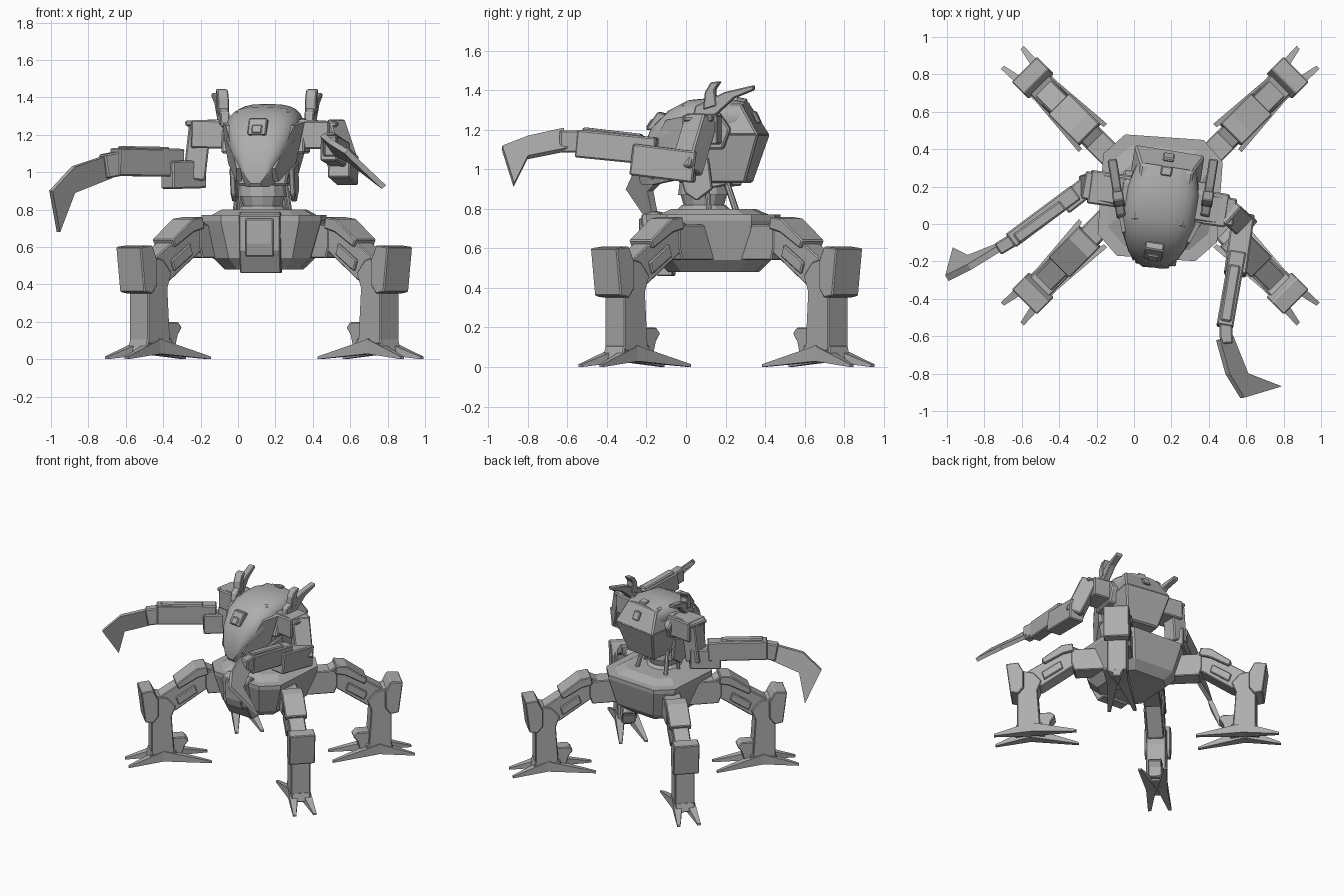
import bpy, bmesh, math
from mathutils import Vector, Matrix

if "Cube" in bpy.data.objects:
    bpy.data.objects.remove(bpy.data.objects["Cube"], do_unlink=True)

grey = bpy.data.materials.new("plain_grey")
grey.use_nodes = True
grey.diffuse_color = (0.42, 0.42, 0.42, 1)
grey.node_tree.nodes["Principled BSDF"].inputs["Base Color"].default_value = grey.diffuse_color


def finish(name, bm, matrix=Matrix(), bevel=0.0):
    bm.transform(matrix)
    bmesh.ops.recalc_face_normals(bm, faces=bm.faces)
    mesh = bpy.data.meshes.new(name)
    bm.to_mesh(mesh)
    bm.free()
    mesh.materials.append(grey)
    ob = bpy.data.objects.new(name, mesh)
    bpy.context.collection.objects.link(ob)
    if bevel:
        mod = ob.modifiers.new("bevel", "BEVEL")
        mod.width, mod.segments = bevel, 1
    return ob


def loft(name, rings, matrix=Matrix(), bevel=0.0):
    """Skin a list of equal-length point rings and cap both ends."""
    bm = bmesh.new()
    rows = [[bm.verts.new(p) for p in ring] for ring in rings]
    n = len(rows[0])
    for a, b in zip(rows, rows[1:]):
        for i in range(n):
            bm.faces.new((a[i], a[(i + 1) % n], b[(i + 1) % n], b[i]))
    bm.faces.new(rows[0])
    bm.faces.new(rows[-1])
    return finish(name, bm, matrix, bevel)


def prism(name, pts, half, matrix=Matrix(), bevel=0.006):
    """Side profile in the local XZ plane, thickened along local Y."""
    return loft(name, [[(u, s, z) for u, z in pts] for s in (-half, half)], matrix, bevel)


def beam(name, a, b, w, h, taper=1.0, bevel=0.008):
    """Box-section bar from a to b."""
    a, b = Vector(a), Vector(b)
    d = (b - a).normalized()
    side = d.cross((0, 0, 1))
    side = side.normalized() if side.length > 0.2 else Vector((0, 1, 0))
    up = side.cross(d)
    ring = lambda c, k: [c + side * sx * w * k / 2 + up * sz * h * k / 2
                         for sx, sz in ((-1, -1), (1, -1), (1, 1), (-1, 1))]
    return loft(name, [ring(a, 1), ring(b, taper)], bevel=bevel)


def plate(name, pts, thick):
    """Roughly planar outline given in space, thickened along its normal."""
    pts = [Vector(p) for p in pts]
    n = (pts[2] - pts[0]).cross(pts[-1] - pts[1]).normalized() * thick / 2
    return loft(name, [[p - n for p in pts], [p + n for p in pts]])


# Legs: one design placed on four diagonals
THIGH = [(.34, .72), (.40, .75), (.46, .73), (.58, .64), (.74, .54), (.72, .42), (.62, .42), (.40, .57), (.34, .60)]
KNEE_CAP = [(.39, .76), (.47, .75), (.62, .64), (.60, .60), (.46, .68), (.38, .70)]
SHIN = [(.80, .56), (.68, .53), (.62, .46), (.65, .38), (.63, .08), (.80, .08), (.80, .37)]
SHROUD = [(.88, .60), (.79, .61), (.75, .53), (.75, .40), (.79, .35), (.85, .36)]
HEEL = [(.65, .20), (.55, .20), (.52, .17), (.55, .13), (.57, .06), (.66, .06)]
k = math.sqrt(0.5)
for fb, sy in (("front", -1), ("rear", 1)):
    for lr, sx in (("right", -1), ("left", 1)):
        M = Matrix(((sx * k, -sy * k, 0, .14 + sx * .105),
                    (sy * k, sx * k, 0, .205),
                    (0, 0, 1, 0), (0, 0, 0, 1)))
        tag = fb + "_" + lr + "_"
        prism(tag + "hip", [(.10, .54), (.38, .54), (.40, .60), (.40, .72), (.10, .72)], .065, M)
        prism(tag + "thigh", THIGH, .06, M)
        prism(tag + "knee_cap", KNEE_CAP, .08, M)
        prism(tag + "thigh_panel", [(.48, .62), (.62, .53), (.60, .47), (.46, .56)], .075, M)
        prism(tag + "shin", SHIN, .072, M)
        prism(tag + "shin_shroud", SHROUD, .095, M)
        prism(tag + "heel", HEEL, .05, M)
        prism(tag + "ankle", [(.60, .04), (.82, .04), (.80, .11), (.62, .11)], .07, M)
        for end, root, tip, spread in (("outer", .70, .97, .075), ("inner", .72, .36, .095)):
            for s in (-1, 1):
                sec = lambda u, c, w, lo, hi: [(u, s * c - w, lo), (u, s * c + w, lo),
                                               (u, s * c + w, hi), (u, s * c - w, hi)]
                loft(tag + end + "_claw", [sec(root, .04, .038, .03, .11),
                                           sec(tip, spread, .012, 0, .014)], M)

# Pelvis: tapered eight-sided tub, slightly turned
turn = Matrix.Translation((.14, .14, 0)) @ Matrix.Rotation(math.radians(-4), 4, "Z")


def octagon(hx, hy, cut, z, shift=0.0):
    corners = [(hx, hy - cut), (hx - cut, hy), (cut - hx, hy), (-hx, hy - cut),
               (-hx, cut - hy), (cut - hx, -hy), (hx - cut, -hy), (hx, cut - hy)]
    return [(x, y + shift, z) for x, y in corners]


loft("pelvis", [octagon(.20, .22, .07, .48), octagon(.26, .28, .09, .54),
                octagon(.32, .325, .11, .74), octagon(.32, .325, .11, .77)], turn)
loft("pelvis_deck", [octagon(.28, .28, .10, .765), octagon(.22, .20, .08, .80)], turn)
prism("front_plate", [(-.36, .77), (-.30, .79), (-.22, .77), (-.20, .46), (-.28, .46), (-.35, .58)], .11,
      turn @ Matrix.Rotation(math.radians(90), 4, "Z") @ Matrix.Rotation(0, 4, "X"))
prism("front_plate_ridge", [(-.375, .75), (-.33, .76), (-.31, .55), (-.35, .55), (-.37, .62)], .075,
      turn @ Matrix.Rotation(math.radians(90), 4, "Z"))

# Waist column and braces
waist = Matrix.Translation((.13, .09, 0))
for name, r0, r1, z0, z1 in (("waist_base", .14, .11, .79, .82), ("waist_column", .10, .12, .81, .88),
                             ("waist_collar", .13, .12, .87, .96)):
    ring = lambda r, z: [(r * math.cos(i * math.pi / 6), r * math.sin(i * math.pi / 6), z) for i in range(12)]
    loft(name, [ring(r0, z0), ring(r1, z1)], waist)
for s in (-1, 1):
    beam("rear_brace", (.13 + s * .13, .26, .77), (.13 + s * .10, .19, .98), .03, .03)
    beam("side_brace", (.13 + s * .15, .12, .77), (.13 + s * .12, .10, .98), .025, .025)

# Torso and head share a slight turn
H = Matrix.Translation((.145, .10, 0)) @ Matrix.Rotation(math.radians(-9), 4, "Z")
YZ = H @ Matrix.Rotation(math.radians(90), 4, "Z")


def block(half_top, half_low, y0, y1, z0, z1, back):
    return [[(-half_low, y0, z0), (half_low, y0, z0), (half_top, y0, z1), (-half_top, y0, z1)],
            [(-half_low, y1, z0), (half_low, y1, z0), (half_top, y1 + back, z1), (-half_top, y1 + back, z1)]]


loft("torso_lower", block(.19, .13, -.12, .22, .93, 1.18, .08), H, .01)
loft("torso_upper", block(.14, .19, -.10, .30, 1.17, 1.335, -.10), H, .01)
prism("chest_core", [(-.18, 1.10), (-.12, .95), (.02, .90), (.12, .92), (.15, 1.1)], .10, YZ)

# Smooth head shell, narrowing to the chin
rings = []
for y, hw, low, top in ((.21, .16, 1.08, 1.34), (.08, .195, 1.03, 1.365), (-.08, .20, .98, 1.35),
                        (-.18, .18, .94, 1.30), (-.27, .135, .92, 1.21), (-.32, .085, .92, 1.10),
                        (-.335, .055, .94, 1.0)):
    mid = low + (top - low) * .62
    arch = [(hw * math.copysign(abs(math.cos(t)) ** .7, math.cos(t)), y,
             mid + (top - mid) * math.sin(t) ** .7)
            for t in (i * math.pi / 12 for i in range(13))]
    rings.append(arch + [(-hw * .45, y, low), (hw * .45, y, low)])
loft("head_shell", rings, H)
bpy.context.view_layer.objects.active = bpy.context.object or bpy.data.objects["head_shell"]
bpy.ops.object.select_all(action="DESELECT")
bpy.data.objects["head_shell"].select_set(True)
bpy.context.view_layer.objects.active = bpy.data.objects["head_shell"]
bpy.ops.object.shade_smooth_by_angle(angle=math.radians(35))

# Face sensor, crown hatch, back vent
prism("face_sensor", [(-.30, 1.20), (-.24, 1.29), (-.20, 1.28), (-.20, 1.19)], .05, YZ)
prism("sensor_lens", [(-.305, 1.21), (-.275, 1.255), (-.22, 1.24), (-.22, 1.21)], .028, YZ)
prism("crown_hatch", [(.16, 1.34), (.16, 1.365), (.21, 1.355), (.21, 1.33)], .03, YZ)
prism("back_vent", [(.235, 1.29), (.255, 1.295), (.285, 1.235), (.265, 1.23)], .03, YZ)
for s in (-1, 1):
    # Cheek guard and temple pod
    cheek = [(s * .21, -.06, 1.27), (s * .17, -.17, 1.25), (s * .09, -.31, 1.02), (s * .10, -.26, .95),
             (s * .17, -.10, 1.05)]
    plate("cheek_guard", [H @ Vector(p) for p in cheek], .03)
    prism("temple_pod", [(-.09, 1.10), (.12, 1.10), (.16, 1.20), (.10, 1.29), (-.04, 1.28)], .035,
          YZ @ Matrix.Translation((0, s * .19, 0)), .01)
    prism("side_skirt", [(-.12, 1.02), (.04, 1.06), (.06, .90), (-.02, .84), (-.08, .88)], .015,
          YZ @ Matrix.Translation((0, s * .16, 0)))
    # Ear fin: swept bar with an upright tooth
    fin = Matrix.Translation((.155 + s * .225, .05, 0)) @ Matrix.Rotation(math.radians(90 - s * 9), 4, "Z")
    prism("ear_fin", [(-.02, 1.24), (.10, 1.27), (.20, 1.36), (.30, 1.40), (.30, 1.425), (.15, 1.39), (.0, 1.32)],
          .025, fin)
    prism("ear_tooth", [(.04, 1.30), (.11, 1.32), (.10, 1.40), (.13, 1.445), (.08, 1.44), (.05, 1.39)], .03, fin)

# Right arm, reaching sideways
beam("right_shoulder", (-.02, .17, 1.20), (-.24, .20, 1.205), .18, .15)
beam("right_shoulder_cap", (-.05, .17, 1.27), (-.27, .21, 1.26), .15, .03)
beam("right_upper_arm", (-.20, .21, 1.27), (-.235, .20, .96), .12, .12)
beam("right_elbow", (-.20, .24, .99), (-.38, .10, .985), .11, .15)
beam("right_forearm", (-.31, .17, 1.05), (-.66, -.09, 1.055), .09, .15)
beam("right_forearm_rail", (-.38, .10, 1.12), (-.63, -.08, 1.125), .06, .03)
beam("right_wrist", (-.62, -.07, 1.05), (-.72, -.13, 1.03), .07, .13)
plate("right_blade", [(-.67, -.10, 1.10), (-.88, -.23, 1.03), (-1.0, -.29, .90), (-.96, -.14, .68),
                      (-.88, -.18, .89), (-.68, -.10, .97)], .035)

# Left arm, reaching forward
beam("left_shoulder", (.30, .10, 1.20), (.50, .07, 1.20), .18, .15)
beam("left_shoulder_cap", (.30, .10, 1.27), (.54, .06, 1.255), .15, .03)
beam("left_upper_arm", (.49, .08, 1.26), (.58, .0, .99), .13, .12)
beam("left_elbow", (.585, .05, 1.01), (.54, -.27, 1.05), .12, .16)
beam("left_forearm", (.555, -.15, 1.09), (.485, -.55, 1.13), .09, .14)
beam("left_forearm_rail", (.54, -.22, 1.165), (.49, -.52, 1.20), .06, .025)
beam("left_wrist", (.49, -.53, 1.14), (.495, -.64, 1.14), .07, .11)
plate("left_blade", [(.45, -.62, 1.20), (.50, -.80, 1.16), (.58, -.93, 1.11), (.78, -.87, .92),
                     (.60, -.80, 1.06), (.52, -.60, 1.10)], .03)
